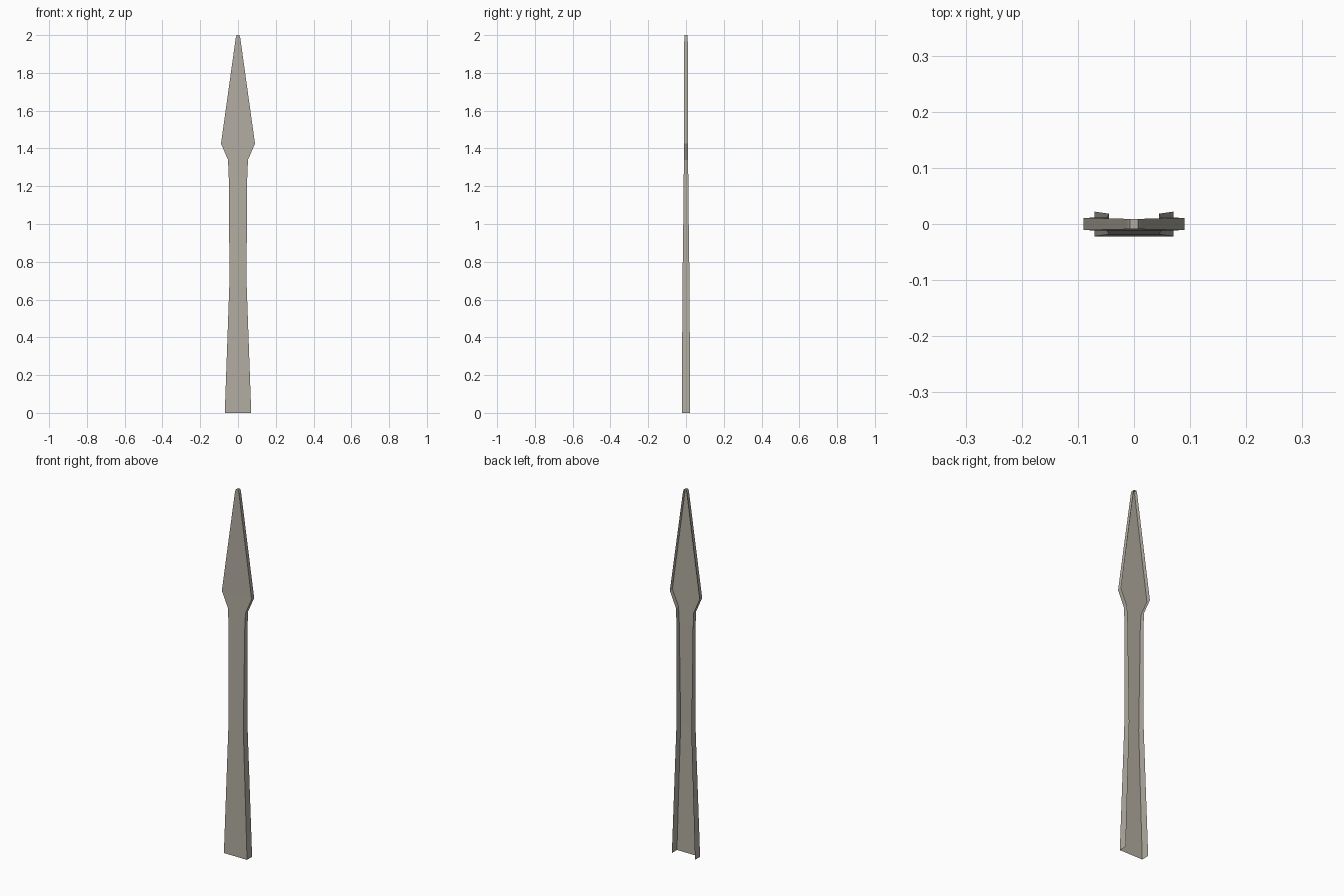
import bpy, bmesh

if "Cube" in bpy.data.objects:
    bpy.data.objects.remove(bpy.data.objects["Cube"])

# Half outline of the pressed picket: (half width, height, half depth)
stations = [
    (0.070, 0.00, 0.022),
    (0.045, 0.70, 0.0185),
    (0.047, 1.00, 0.0145),
    (0.049, 1.25, 0.012),
    (0.053, 1.34, 0.0115),
    (0.090, 1.425, 0.011),
    (0.012, 1.985, 0.0092),
    (0.007, 2.00, 0.009),
]

bm = bmesh.new()
rows = []
for w, z, d in stations:
    # open U section: left back, left front, right front, right back
    section = [(-w, d), (-w, -d), (w, -d), (w, d)]
    rows.append([bm.verts.new((x, y, z)) for x, y in section])

# Front sheet and two side flanges
for low, high in zip(rows, rows[1:]):
    for i in range(3):
        bm.faces.new((low[i], low[i + 1], high[i + 1], high[i]))

# Flange folded over the blunt tip
bm.faces.new(rows[-1])

mesh = bpy.data.meshes.new("spear_picket")
bm.to_mesh(mesh)
bm.free()
picket = bpy.data.objects.new("spear_picket", mesh)
bpy.context.collection.objects.link(picket)

# Weathered grey-brown metal
metal = bpy.data.materials.new("weathered_metal")
metal.diffuse_color = (0.45, 0.42, 0.36, 1)
metal.use_nodes = True
metal.node_tree.nodes["Principled BSDF"].inputs["Base Color"].default_value = metal.diffuse_color
mesh.materials.append(metal)
